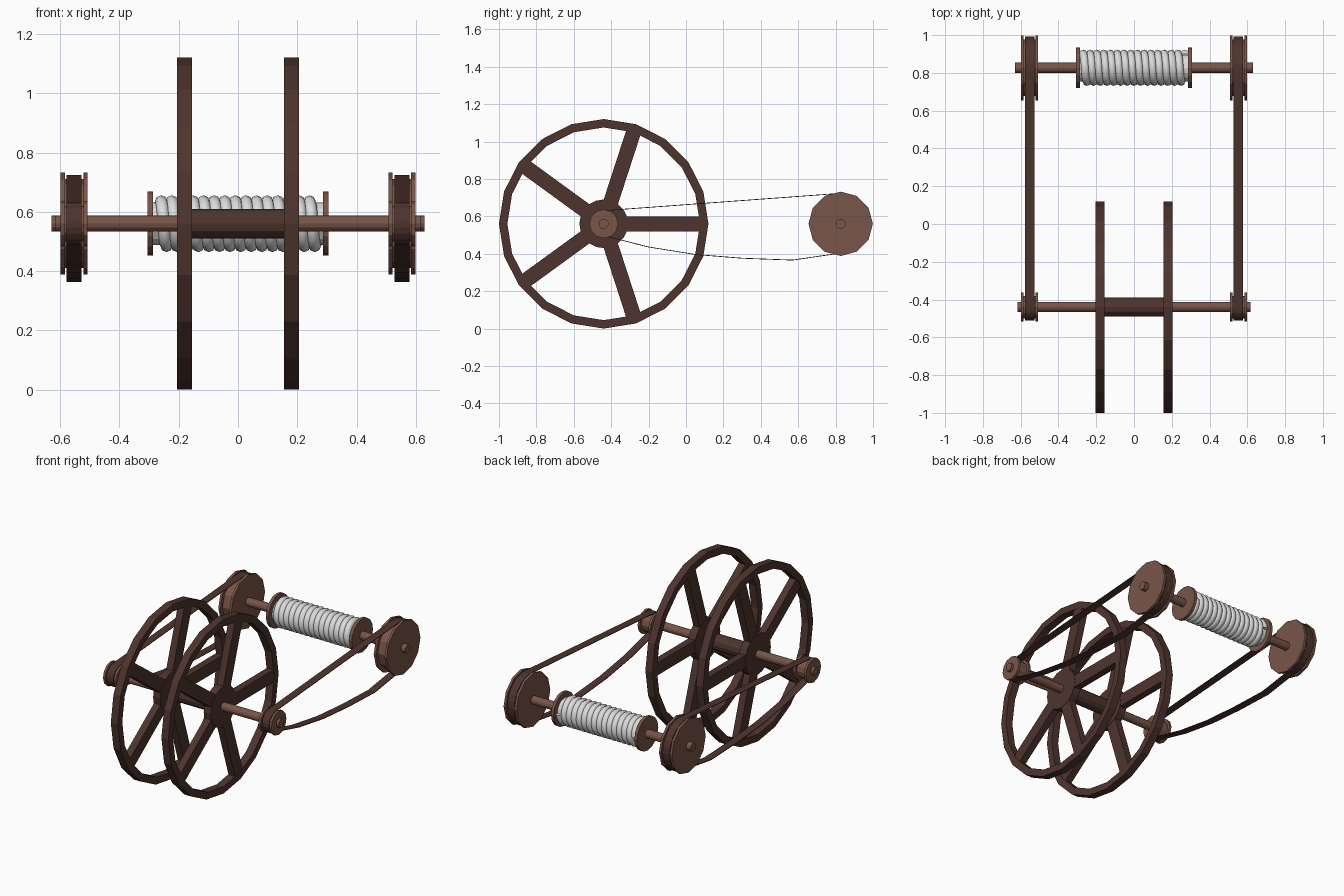
import bpy, bmesh
from math import sin, cos, pi, radians
from mathutils import Matrix, Vector

cube = bpy.data.objects.get("Cube")
if cube:
    bpy.data.objects.remove(cube, do_unlink=True)


def material(name, rgb):
    m = bpy.data.materials.new(name)
    m.use_nodes = True
    m.diffuse_color = (*rgb, 1)
    m.node_tree.nodes["Principled BSDF"].inputs["Base Color"].default_value = (*rgb, 1)
    return m


LIGHT = material("light_brown_wood", (0.191, 0.091, 0.065))
DARK = material("dark_brown_wood", (0.076, 0.034, 0.027))
ROPE = material("pale_grey_rope", (0.72, 0.72, 0.72))

WHEEL_Y, SPOOL_Y = -0.44, 0.827     # the two axle positions
AXLE_Z = 0.56


def finish(bm, name, mat):
    bmesh.ops.recalc_face_normals(bm, faces=bm.faces)
    mesh = bpy.data.meshes.new(name)
    bm.to_mesh(mesh)
    bm.free()
    mesh.materials.append(mat)
    ob = bpy.data.objects.new(name, mesh)
    bpy.context.collection.objects.link(ob)
    return ob


def disc(name, x0, x1, y, radius, sides, mat):
    """Flat-sided cylinder lying along x."""
    bm = bmesh.new()
    spin = Matrix.Translation(((x0 + x1) / 2, y, AXLE_Z)) @ Matrix.Rotation(pi / 2, 4, "Y")
    bmesh.ops.create_cone(bm, cap_ends=True, segments=sides, radius1=radius,
                          radius2=radius, depth=abs(x1 - x0), matrix=spin)
    return finish(bm, name, mat)


def strip(bm, path, x0, x1, closed=True):
    """Ribbon along a list of (y, z) points, spanning x0 to x1."""
    rows = [[bm.verts.new((x, y, z)) for x in (x0, x1)] for y, z in path]
    for i in range(len(rows)):
        a, b = rows[i], rows[(i + 1) % len(rows)]
        bm.faces.new((a[0], a[1], b[1], b[0]))


def arc(y, radius, start, end, steps):
    angles = [radians(start + (end - start) * i / steps) for i in range(steps + 1)]
    return [(y + radius * cos(a), AXLE_Z + radius * sin(a)) for a in angles]


def big_wheel(side, x):
    # rim: square section swept round twenty sides
    bm = bmesh.new()
    half, sides = 0.025, 20
    section = [(0.56, -half), (0.56, half), (0.515, half), (0.515, -half)]
    rings = []
    for i in range(sides):
        a = 2 * pi * i / sides
        rings.append([bm.verts.new((x + dx, WHEEL_Y + r * cos(a), AXLE_Z + r * sin(a)))
                      for r, dx in section])
    for i in range(sides):
        a, b = rings[i], rings[(i + 1) % sides]
        for k in range(4):
            n = (k + 1) % 4
            bm.faces.new((a[k], a[n], b[n], b[k]))
    finish(bm, side + "_wheel_rim", DARK)
    # five spokes
    bm = bmesh.new()
    for i in range(5):
        place = (Matrix.Translation((x, WHEEL_Y, AXLE_Z))
                 @ Matrix.Rotation(2 * pi * i / 5, 4, "X")
                 @ Matrix.Translation((0, 0.3, 0))
                 @ Matrix.Diagonal((0.046, 0.44, 0.08, 1)))
        bmesh.ops.create_cube(bm, size=1, matrix=place)
    finish(bm, side + "_wheel_spokes", DARK)
    disc(side + "_wheel_hub", x - half, x + half, WHEEL_Y, 0.13, 20, DARK)


def pulley(name, sign, y, radius, core):
    disc(name + "_inner_flange", sign * 0.507, sign * 0.522, y, radius, 12, LIGHT)
    disc(name + "_outer_flange", sign * 0.584, sign * 0.599, y, radius, 12, LIGHT)
    disc(name + "_core", sign * 0.52, sign * 0.586, y, core, 12, LIGHT)


# slack belt outline: round the big pulley, along the sagging underside, round the small one
belt_path = (arc(SPOOL_Y, 0.163, 98, -100, 14)
             + [(0.57, 0.366), (0.3, 0.376), (0.05, 0.396), (-0.2, 0.436)]
             + arc(WHEEL_Y, 0.07, 285, 95, 10))

for side, s in (("left", 1), ("right", -1)):
    big_wheel(side, s * 0.18)
    pulley(side + "_small_pulley", s, WHEEL_Y, 0.077, 0.06)
    pulley(side + "_large_pulley", s, SPOOL_Y, 0.172, 0.15)
    disc(side + "_spool_flange", s * 0.287, s * 0.306, SPOOL_Y, 0.108, 16, LIGHT)
    bm = bmesh.new()
    strip(bm, belt_path, s * 0.528, s * 0.578)
    belt = finish(bm, side + "_belt", DARK)
    thick = belt.modifiers.new("thickness", "SOLIDIFY")
    thick.thickness = 0.004
    thick.offset = 0

# axles, wheel sleeve and spool core
disc("wheel_axle", -0.616, 0.616, WHEEL_Y, 0.027, 12, LIGHT)
disc("wheel_sleeve", -0.16, 0.16, WHEEL_Y, 0.05, 12, DARK)
disc("spool_axle", -0.63, 0.63, SPOOL_Y, 0.027, 12, LIGHT)
disc("spool_core", -0.29, 0.29, SPOOL_Y, 0.072, 16, ROPE)

# wound rope: a helix with a round section
turns, steps, coil, thickness = 15, 20, 0.075, 0.021
bm = bmesh.new()
previous = None
for i in range(turns * steps + 1):
    a = 2 * pi * i / steps
    x = -0.268 + 0.536 * i / (turns * steps)
    out = Vector((0, cos(a), sin(a)))
    ring = []
    for k in range(8):
        t = 2 * pi * k / 8
        p = Vector((x, SPOOL_Y, AXLE_Z)) + out * (coil + thickness * cos(t))
        ring.append(bm.verts.new(p + Vector((thickness * sin(t), 0, 0))))
    if previous:
        for k in range(8):
            n = (k + 1) % 8
            bm.faces.new((previous[k], previous[n], ring[n], ring[k]))
    else:
        bm.faces.new(ring)
    previous = ring
bm.faces.new(previous)
rope = finish(bm, "wound_rope", ROPE)
bpy.context.view_layer.objects.active = rope
rope.select_set(True)
bpy.ops.object.shade_smooth_by_angle(angle=radians(50))
